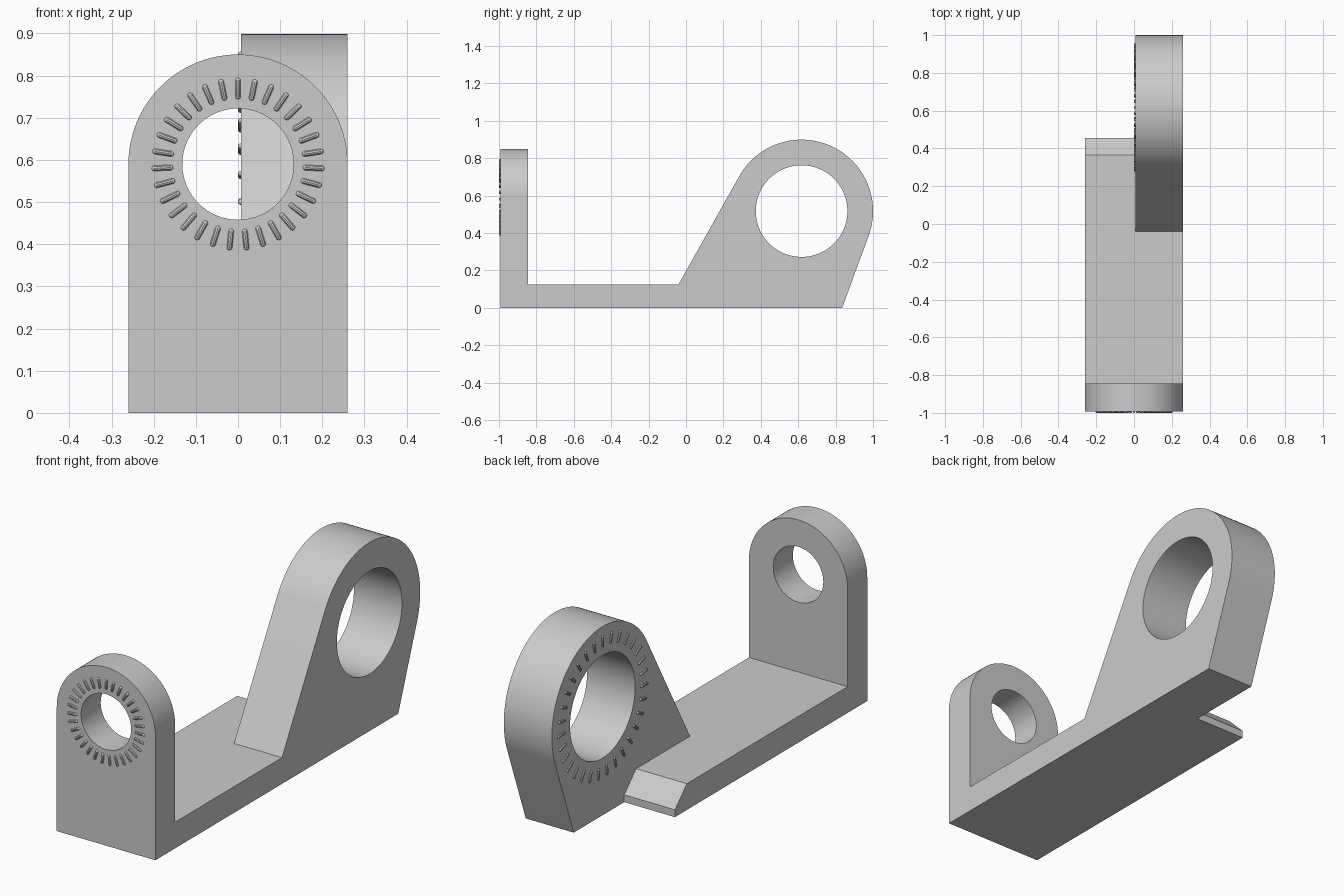
import bpy, bmesh
from math import pi, cos, sin, atan2, acos, hypot
from mathutils import Matrix, Vector

if "Cube" in bpy.data.objects:
    bpy.data.objects.remove(bpy.data.objects["Cube"], do_unlink=True)

grey = bpy.data.materials.new("plain grey")
grey.use_nodes = True
grey.diffuse_color = (0.6, 0.6, 0.6, 1)
grey.node_tree.nodes["Principled BSDF"].inputs["Base Color"].default_value = (0.6, 0.6, 0.6, 1)

HALF = 0.26            # half width of the bracket
FACE = -0.993          # front of the upright plate
INNER = 0.007          # inner face of the side lug
FLOOR = 0.125          # floor thickness
PLATE_C, PLATE_R, PLATE_HOLE = (0, 0.59), 0.26, 0.132
LUG_C, LUG_R, LUG_HOLE = (0.618, 0.517), 0.382, 0.245
TEETH = 31


def add_object(name, bm):
    mesh = bpy.data.meshes.new(name)
    bmesh.ops.recalc_face_normals(bm, faces=bm.faces)
    bm.to_mesh(mesh)
    bm.free()
    mesh.materials.append(grey)
    ob = bpy.data.objects.new(name, mesh)
    bpy.context.collection.objects.link(ob)
    return ob


def prism(name, profile, axis, start, end):
    """Extrude a 2D profile (horizontal, z) along x or y."""
    bm = bmesh.new()
    place = (lambda h, z: (start, h, z)) if axis == "x" else (lambda h, z: (h, start, z))
    face = bm.faces.new([bm.verts.new(place(*p)) for p in profile])
    new = bmesh.ops.extrude_face_region(bm, geom=[face])["geom"]
    move = Vector((end - start, 0, 0) if axis == "x" else (0, end - start, 0))
    bmesh.ops.translate(bm, vec=move, verts=[g for g in new if isinstance(g, bmesh.types.BMVert)])
    return add_object(name, bm)


def arc(centre, radius, a0, a1, steps):
    angles = [a0 + (a1 - a0) * i / steps for i in range(steps + 1)]
    return [(centre[0] + radius * cos(a), centre[1] + radius * sin(a)) for a in angles]


def tangent_angle(point, centre, radius, side):
    """Angle on the circle where a line from the point touches it."""
    dx, dz = point[0] - centre[0], point[1] - centre[1]
    return atan2(dz, dx) + side * acos(radius / hypot(dx, dz))


def combine(target, tool, operation):
    mod = target.modifiers.new(operation, "BOOLEAN")
    mod.operation, mod.solver, mod.object = operation, "EXACT", tool
    result = target.evaluated_get(bpy.context.evaluated_depsgraph_get())
    mesh = bpy.data.meshes.new_from_object(result)
    target.modifiers.clear()
    target.data = mesh
    bpy.data.objects.remove(tool, do_unlink=True)


def teeth(name, centre, r_in, r_out, turn):
    """Ring of small rounded ridges, half sunk in the face."""
    bm = bmesh.new()
    half = (r_out - r_in) / 2 - 0.007
    for i in range(TEETH):
        verts = bmesh.ops.create_uvsphere(bm, u_segments=10, v_segments=7, radius=0.007)["verts"]
        for v in verts:
            v.co.z += half if v.co.z > 0 else -half
        spin = Matrix.Rotation(2 * pi * i / TEETH, 4, "Y")
        shift = Matrix.Translation((0, 0, (r_in + r_out) / 2))
        bmesh.ops.transform(bm, verts=verts, matrix=Matrix.Translation(centre) @ turn @ spin @ shift)
    return add_object(name, bm)


# Floor with a chamfered rear tongue
bracket = prism("bracket", [(FACE, 0), (0.455, 0), (0.455, 0.035), (0.365, FLOOR), (FACE, FLOOR)],
                "x", -HALF, INNER)

# Side lug with its half of the floor, rounded at the top
toe, heel = (-0.04, FLOOR), (0.835, 0)
a0 = tangent_angle(heel, LUG_C, LUG_R, 1)
a1 = tangent_angle(toe, LUG_C, LUG_R, -1) % (2 * pi)
lug = prism("side_lug", [(FACE, 0), heel] + arc(LUG_C, LUG_R, a0, a1, 56) + [toe, (FACE, FLOOR)],
            "x", INNER, HALF)

# Upright front plate
plate = prism("front_plate", [(-HALF, 0), (HALF, 0)] + arc(PLATE_C, PLATE_R, 0, pi, 48),
              "y", FACE, -0.845)

combine(bracket, lug, "UNION")
combine(bracket, plate, "UNION")

# Round holes through the plate and the lug
combine(bracket, prism("plate_hole", arc(PLATE_C, PLATE_HOLE, 0, 2 * pi, 64)[:-1], "y", -1.1, -0.7),
        "DIFFERENCE")
combine(bracket, prism("lug_hole", arc(LUG_C, LUG_HOLE, 0, 2 * pi, 80)[:-1], "x", -0.1, 0.4),
        "DIFFERENCE")

# Locking teeth around both holes
plate_teeth = teeth("plate_teeth", (0, FACE, PLATE_C[1]), 0.154, 0.205, Matrix.Identity(4))
lug_teeth = teeth("lug_teeth", (INNER, *LUG_C), 0.285, 0.34, Matrix.Rotation(pi / 2, 4, "Z"))

bpy.ops.object.select_all(action="DESELECT")
for ob in (bracket, plate_teeth, lug_teeth):
    ob.select_set(True)
bpy.context.view_layer.objects.active = bracket
bpy.ops.object.shade_smooth_by_angle()
